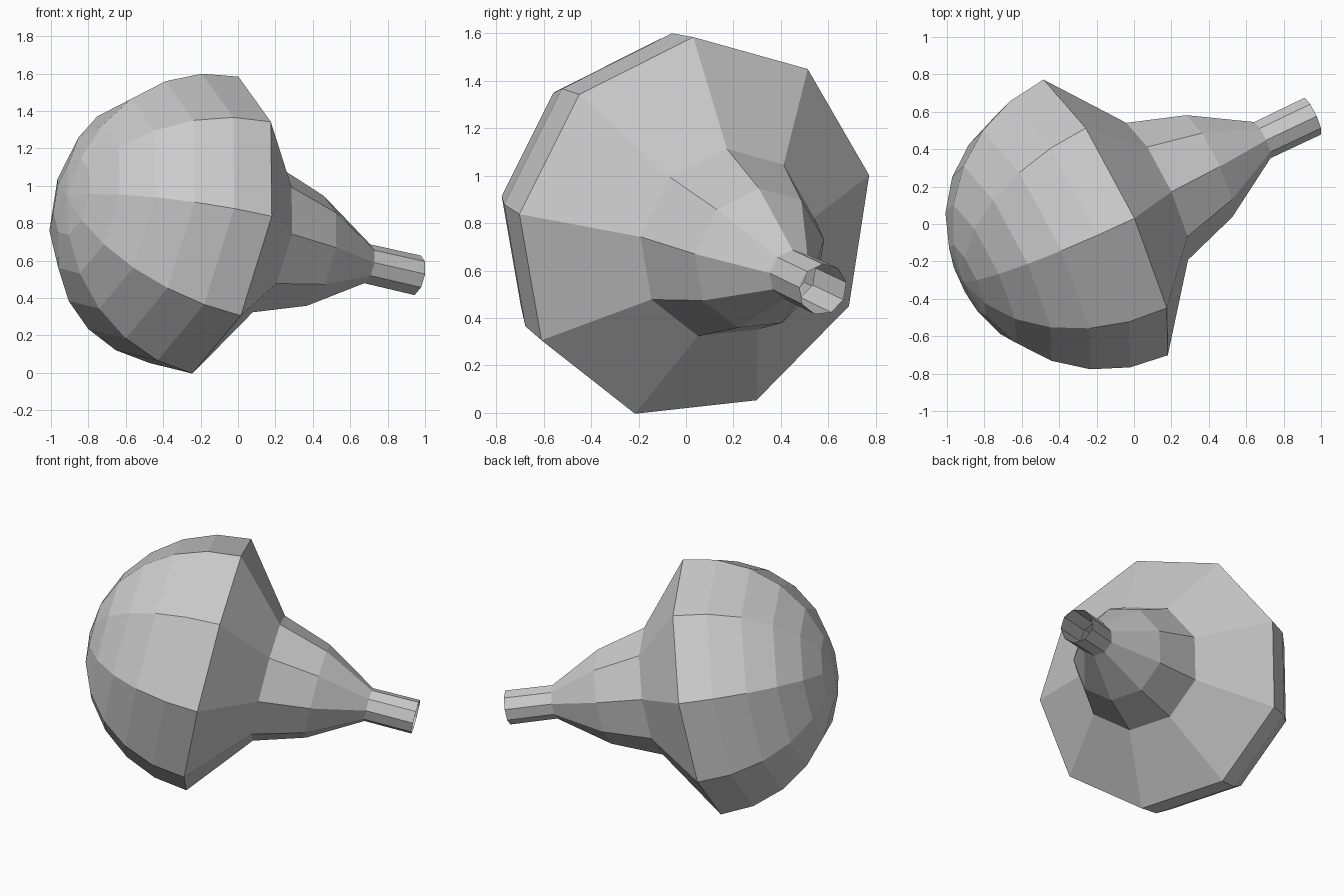
import bpy, bmesh, math
from mathutils import Vector, Matrix

if "Cube" in bpy.data.objects:
    bpy.data.objects.remove(bpy.data.objects["Cube"])

SIDES = 9
R = 0.825
CENTRE = Vector((-0.184, 0.036, 0.78))          # centre of the wide rim
AXIS = Vector((0.884, 0.421, -0.202)).normalized()

# frame of the tilted axis: local z runs along the spout, local x to a rim corner
side = Vector((0.184, -0.006, 0.80))
u = (side - AXIS * side.dot(AXIS)).normalized()
v = AXIS.cross(u)
frame = Matrix((u, v, AXIS)).transposed().to_4x4()
frame.translation = CENTRE


def lathe(name, profile):
    """Nine-sided revolve of (radius, height) points; radius 0 makes a pole."""
    bm = bmesh.new()
    rings = []
    for r, h in profile:
        n = SIDES if r > 0 else 1
        rings.append([bm.verts.new((r * math.cos(2 * math.pi * i / SIDES),
                                    r * math.sin(2 * math.pi * i / SIDES), h))
                      for i in range(n)])
    for lo, hi in zip(rings, rings[1:]):
        for i in range(SIDES):
            j = (i + 1) % SIDES
            if len(lo) == 1:
                bm.faces.new((lo[0], hi[j], hi[i]))
            else:
                bm.faces.new((lo[i], lo[j], hi[j], hi[i]))
    bm.transform(frame)
    mesh = bpy.data.meshes.new(name)
    bm.to_mesh(mesh)
    bm.free()
    obj = bpy.data.objects.new(name, mesh)
    bpy.context.collection.objects.link(obj)
    return obj


# rounded bulb: half sphere in 15 degree steps, from pole to rim
dome = [(0, -R)] + [(R * math.cos(a), -R * math.sin(a))
                    for a in (math.radians(d) for d in range(75, -1, -15))]
# shoulder, tapering neck and open spout
neck = [(0.41, 0.33), (0.305, 0.65), (0.108, 0.98), (0.11, 1.285)]

lathe("bulb_with_open_spout", dome + neck)
